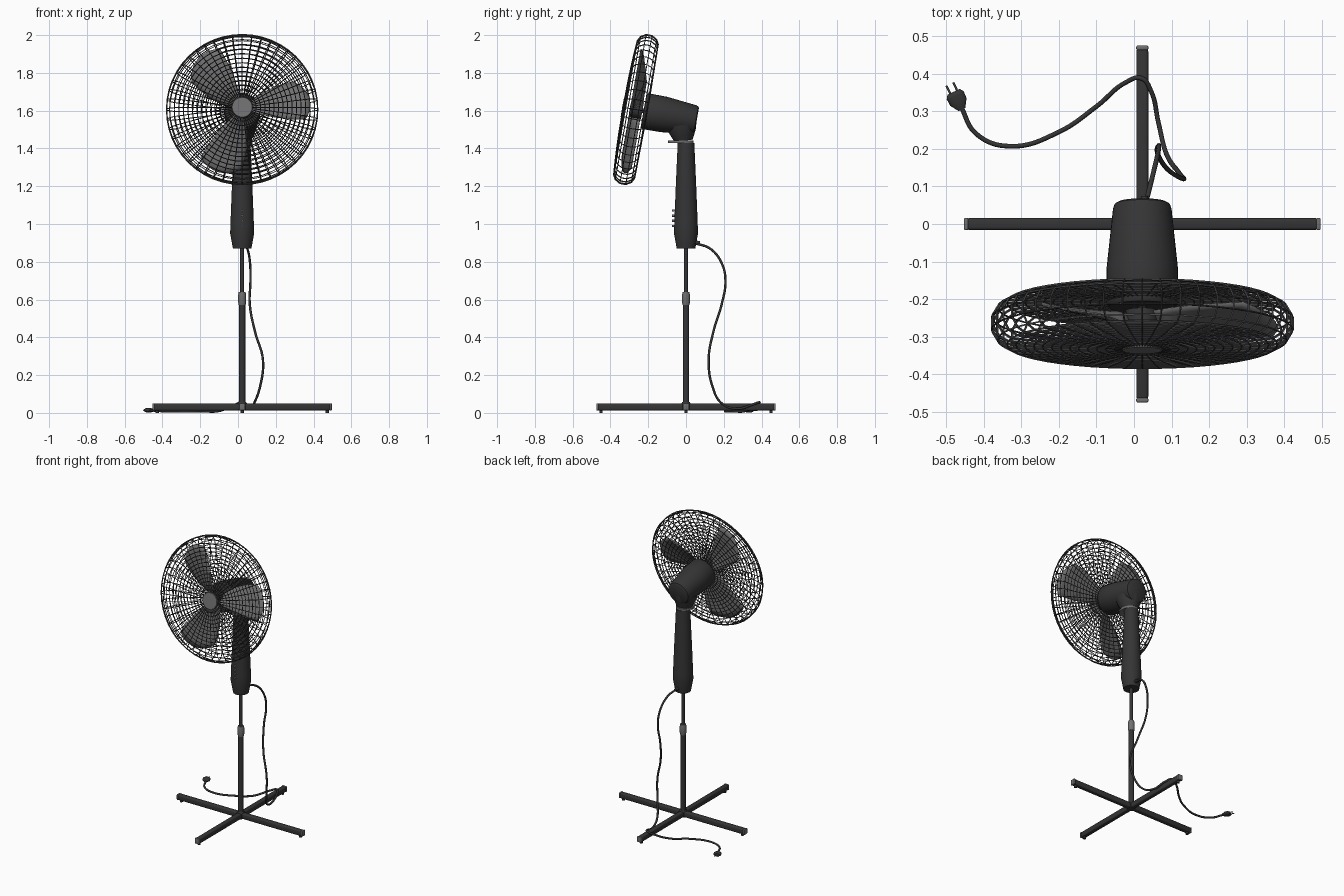
import bpy, bmesh, math
from mathutils import Matrix, Vector

if "Cube" in bpy.data.objects:
    bpy.data.objects.remove(bpy.data.objects["Cube"])

PX = 0.022  # pole axis in x
HEAD = Matrix.Translation((PX, -0.265, 1.606)) @ Matrix.Rotation(math.radians(80), 4, 'X')
POLE = Matrix.Translation((PX, 0, 0))


def material(name, v):
    m = bpy.data.materials.new(name)
    m.diffuse_color = (v, v, v, 1)
    m.use_nodes = True
    m.node_tree.nodes["Principled BSDF"].inputs["Base Color"].default_value = m.diffuse_color
    return m


DARK = material("dark_plastic", 0.035)
GREY = material("grey_plastic", 0.16)
WIRE = material("wire_coating", 0.06)


def finish(name, bm, mat, matrix=Matrix(), angle=35):
    me = bpy.data.meshes.new(name)
    bmesh.ops.recalc_face_normals(bm, faces=bm.faces)
    bm.to_mesh(me)
    bm.free()
    if angle:
        me.shade_smooth()
        me.set_sharp_from_angle(angle=math.radians(angle))
    me.materials.append(mat)
    ob = bpy.data.objects.new(name, me)
    ob.matrix_world = matrix
    bpy.context.collection.objects.link(ob)
    return ob


def lathe(name, profile, mat, matrix=POLE, n=32, angle=35):
    """Spin (radius, z) points around local z."""
    bm = bmesh.new()
    vs = [bm.verts.new((r, 0, z)) for r, z in profile]
    es = [bm.edges.new(p) for p in zip(vs, vs[1:])]
    bmesh.ops.spin(bm, geom=vs + es, cent=(0, 0, 0), axis=(0, 0, 1),
                   angle=math.tau, steps=n, use_duplicate=False)
    bmesh.ops.remove_doubles(bm, verts=bm.verts, dist=1e-5)
    return finish(name, bm, mat, matrix, angle)


def rod(name, r, z0, z1, mat, matrix=POLE, n=24):
    return lathe(name, [(0, z0), (r, z0), (r, z1), (0, z1)], mat, matrix, n)


def box(name, size, loc, mat, bevel=0.0, rot=0.0):
    bm = bmesh.new()
    bmesh.ops.create_cube(bm, size=1)
    bmesh.ops.scale(bm, vec=size, verts=bm.verts)
    if bevel:
        bmesh.ops.bevel(bm, geom=bm.edges[:], offset=bevel, segments=3,
                        profile=0.5, affect='EDGES')
    return finish(name, bm, mat, Matrix.Translation(loc) @ Matrix.Rotation(rot, 4, 'Z'))


# Cross base: two bars, four end caps and foot pads
for i in range(2):
    box(f"base_bar_{i}", (0.935, 0.032, 0.037), (PX, 0, 0.0315), DARK, 0.008, i * math.pi / 2)
for i in range(4):
    a = i * math.pi / 2
    c, s = math.cos(a), math.sin(a)
    box(f"end_cap_{i}", (0.012, 0.0325, 0.0375), (PX + 0.469 * c, 0.469 * s, 0.0315), GREY, 0.004, a)
    rod(f"foot_pad_{i}", 0.009, 0, 0.02,
        DARK, Matrix.Translation((PX + 0.45 * c, 0.45 * s, 0)), 12)
lathe("base_hub", [(0, 0.012), (0.024, 0.012), (0.024, 0.05), (0.019, 0.058), (0, 0.058)], DARK)

# Telescopic pole
rod("lower_pole", 0.017, 0.04, 0.58, DARK)
lathe("height_collar", [(0, 0.57), (0.018, 0.57), (0.021, 0.585), (0.021, 0.625),
                        (0.018, 0.64), (0, 0.64)], GREY)
rod("upper_pole", 0.011, 0.63, 0.88, DARK)

# Control column with a row of buttons
lathe("control_column", [(0, 0.87), (0.049, 0.87), (0.0635, 0.95), (0.062, 1.0),
                         (0.055, 1.18), (0.044, 1.43), (0, 1.43)], DARK)
for i in range(4):
    m = Matrix.Translation((PX, -0.058, 0.99 + i * 0.027)) @ Matrix.Rotation(math.pi / 2, 4, 'X')
    rod(f"button_{i}", 0.006, 0, 0.016, GREY, m, 12)

# Swivel plate, flared neck (leaning with the head) and tapered motor housing
rod("swivel_plate", 0.067, 1.43, 1.443, GREY,
    Matrix.Translation((PX, -0.027, 0)) @ Matrix.Diagonal((0.8, 1, 1, 1)), 32)
lean = Matrix(((1, 0, 0, PX), (0, 1, -0.3, -0.012), (0, 0, 1, 1.44), (0, 0, 0, 1)))
lathe("neck", [(0, 0), (0.048, 0), (0.06, 0.025), (0.072, 0.05), (0.08, 0.08), (0, 0.08)],
      DARK, lean)
lathe("motor_housing", [(0, -0.327), (0.066, -0.327), (0.074, -0.322), (0.078, -0.31),
                        (0.095, -0.15), (0.096, -0.055), (0.09, -0.045), (0, -0.045)], DARK, HEAD)
rod("motor_shaft", 0.012, -0.06, 0.02, DARK, HEAD, 12)

# Wire cage: a spun profile turned into wires
N = 13
front = [(0.05 + 0.31 * i / N, 0.068 - 0.012 * (i / N) ** 2) for i in range(N + 1)]
rim = [(0.384, 0.043), (0.4, 0.016), (0.4, -0.016), (0.384, -0.043)]
back = [(0.36 - 0.27 * i / 11, -0.056 - 0.004 * i / 11) for i in range(12)]
cage = lathe("wire_cage", front + rim + back, WIRE, HEAD, 48, 0)
wire = cage.modifiers.new("wires", 'WIREFRAME')
wire.thickness = 0.007
wire.offset = 0
wire.use_even_offset = False
wire.use_boundary = True
lathe("cage_badge", [(0, 0.055), (0.054, 0.055), (0.056, 0.064), (0.053, 0.073), (0, 0.074)],
      GREY, HEAD)

# Propeller: hub and three twisted blades
lathe("blade_hub", [(0, -0.035), (0.045, -0.035), (0.045, 0.02), (0.036, 0.032), (0, 0.034)],
      DARK, HEAD)
U, V = 8, 8
for k in range(3):
    bm = bmesh.new()
    grid = []
    for i in range(U + 1):
        u = i / U
        row = []
        for j in range(V + 1):
            v = 2 * j / V - 1
            r = 0.035 + (0.325 - 0.035 * v * v - 0.015 * v) * u
            half = math.radians(34 - 14 * u)
            a = math.radians(14 + 120 * k - 4 * u) + half * v
            z = -0.03 * v + 0.006 * (1 - v * v)
            row.append(bm.verts.new((r * math.cos(a), r * math.sin(a), z)))
        grid.append(row)
    for i in range(U):
        for j in range(V):
            bm.faces.new((grid[i][j], grid[i + 1][j], grid[i + 1][j + 1], grid[i][j + 1]))
    blade = finish(f"blade_{k}", bm, GREY, HEAD)
    sol = blade.modifiers.new("thickness", 'SOLIDIFY')
    sol.thickness = 0.004
    sol.offset = 0

# Power cord: smooth curve from column, over the rear foot, to the plug
path = [(0.03, 0.05, 0.898), (0.05, 0.13, 0.868), (0.064, 0.19, 0.79), (0.066, 0.209, 0.7),
        (0.062, 0.19, 0.58), (0.09, 0.145, 0.43), (0.132, 0.12, 0.28), (0.117, 0.14, 0.14),
        (0.085, 0.19, 0.05), (0.065, 0.27, 0.022), (0.045, 0.355, 0.045), (0.02, 0.388, 0.056),
        (-0.02, 0.378, 0.042), (-0.1, 0.313, 0.01), (-0.2, 0.245, 0.009), (-0.33, 0.207, 0.009),
        (-0.42, 0.24, 0.01), (-0.462, 0.315, 0.014)]
cu = bpy.data.curves.new("power_cord", 'CURVE')
cu.dimensions = '3D'
cu.bevel_depth = 0.0064
cu.bevel_resolution = 2
cu.resolution_u = 8
cu.use_fill_caps = True
sp = cu.splines.new('BEZIER')
sp.bezier_points.add(len(path) - 1)
for bp, co in zip(sp.bezier_points, path):
    bp.co = co
    bp.handle_left_type = bp.handle_right_type = 'AUTO'
cu.materials.append(DARK)
bpy.context.collection.objects.link(bpy.data.objects.new("power_cord", cu))
lathe("cord_grommet", [(0, 0), (0.014, 0), (0.009, 0.03), (0, 0.03)], DARK,
      Matrix.Translation((0.028, 0.045, 0.9)) @ Matrix.Rotation(-math.pi / 2, 4, 'X'), 16)

# Plug: flattened lathe body with two prongs, pointing along its local z
d = Vector((-0.43, 0.9, 0)).normalized()
side = Vector((d.y, -d.x, 0))
PLUG = Matrix((side, Vector((0, 0, 1)), d)).transposed().to_4x4()
PLUG.translation = (-0.458, 0.305, 0.014)
lathe("plug_body", [(0, 0), (0.01, 0), (0.024, 0.022), (0.025, 0.042), (0.018, 0.052), (0, 0.052)],
      DARK, PLUG @ Matrix.Diagonal((1, 0.52, 1, 1)), 16)
for s in (-1, 1):
    rod(f"plug_prong_{s}", 0.003, 0.045, 0.075, GREY, PLUG @ Matrix.Translation((s * 0.01, 0, 0)), 8)
